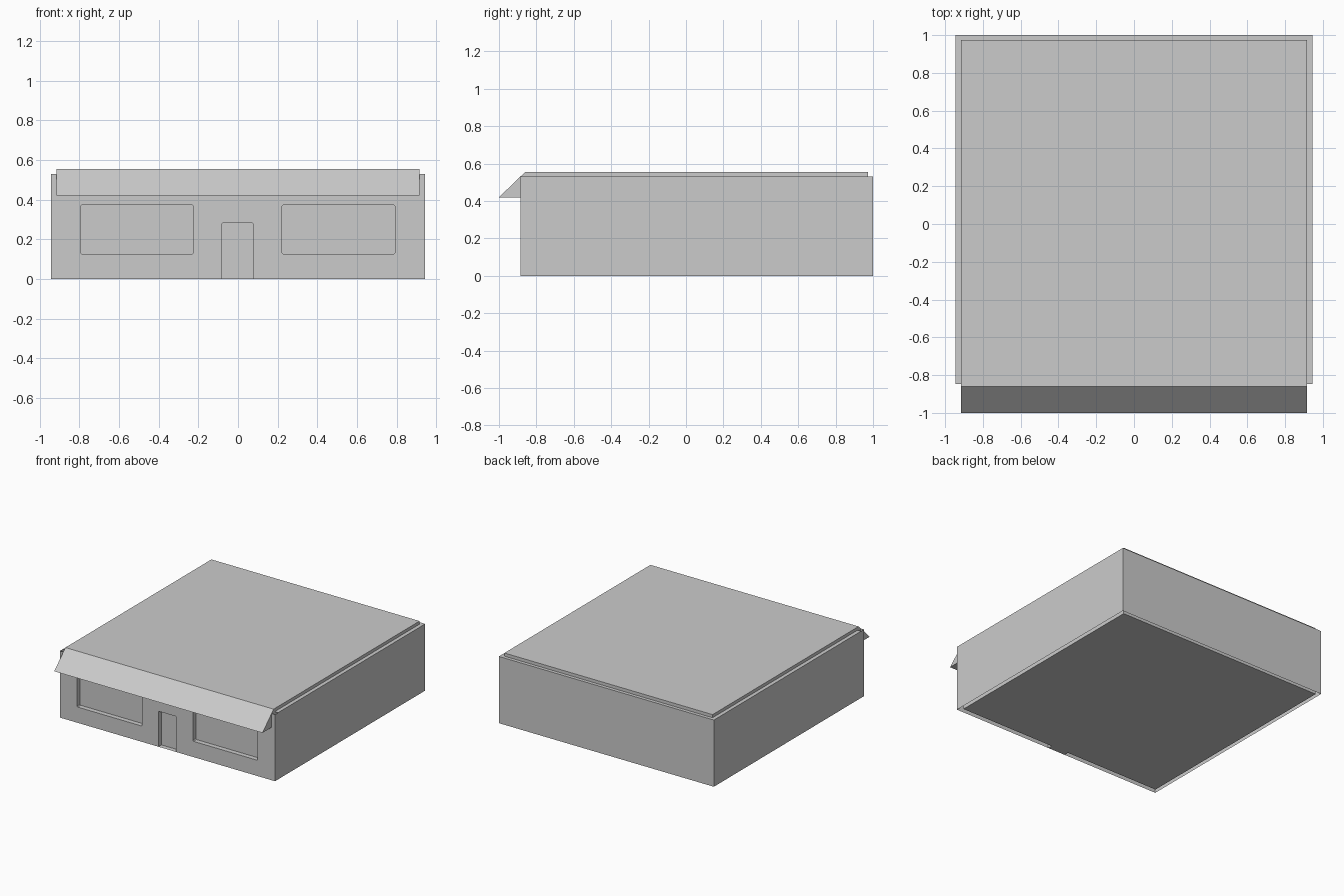
import bpy, bmesh
from mathutils import Vector

if "Cube" in bpy.data.objects:
    bpy.data.objects.remove(bpy.data.objects["Cube"])

W, IN = 0.945, 0.915            # half widths of shell and inner block
FRONT, PANE, BACK = -0.885, -0.847, 1.0
H_WALL, H_ROOF = 0.53, 0.555


def finish(name, bm):
    mesh = bpy.data.meshes.new(name)
    bm.to_mesh(mesh)
    bm.free()
    obj = bpy.data.objects.new(name, mesh)
    bpy.context.collection.objects.link(obj)
    return obj


def sheet(name, quads):
    bm = bmesh.new()
    for q in quads:
        bm.faces.new([bm.verts.new(p) for p in q])
    bmesh.ops.remove_doubles(bm, verts=bm.verts, dist=1e-5)
    return finish(name, bm)


def opening(x0, x1, z0, z1, c):
    """Counter-clockwise rectangle seen from the front, corners clipped by c."""
    return [(x0 + c, z0), (x1 - c, z0), (x1, z0 + c), (x1, z1 - c),
            (x1 - c, z1), (x0 + c, z1), (x0, z1 - c), (x0, z0 + c)]


# Inner block, roof slab and sloping awning: one side profile swept along x
profile = [(0.973, 0), (0.973, H_ROOF), (-0.86, H_ROOF), (-1.0, 0.42),
           (PANE, 0.42), (PANE, 0)]
bm = bmesh.new()
face = bm.faces.new([bm.verts.new((-IN, y, z)) for y, z in profile])
ext = bmesh.ops.extrude_face_region(bm, geom=[face])
moved = [v for v in ext["geom"] if isinstance(v, bmesh.types.BMVert)]
bmesh.ops.translate(bm, verts=moved, vec=(2 * IN, 0, 0))
bmesh.ops.recalc_face_normals(bm, faces=bm.faces)
finish("roof_block_and_awning", bm)

# Side and back wall sheets with the narrow ledge around the roof
sheet("side_and_back_walls", [
    [(W, FRONT, 0), (W, BACK, 0), (W, BACK, H_WALL), (W, FRONT, H_WALL)],
    [(W, BACK, 0), (-W, BACK, 0), (-W, BACK, H_WALL), (W, BACK, H_WALL)],
    [(-W, BACK, 0), (-W, FRONT, 0), (-W, FRONT, H_WALL), (-W, BACK, H_WALL)],
])
sheet("wall_ledge", [
    [(IN, PANE, H_WALL), (W, PANE, H_WALL), (W, BACK, H_WALL), (IN, 0.973, H_WALL)],
    [(IN, 0.973, H_WALL), (W, BACK, H_WALL), (-W, BACK, H_WALL), (-IN, 0.973, H_WALL)],
    [(-IN, 0.973, H_WALL), (-W, BACK, H_WALL), (-W, PANE, H_WALL), (-IN, PANE, H_WALL)],
])

# Front wall sheet with window holes and a doorway running to the ground
windows = [opening(-0.795, -0.225, 0.125, 0.373, 0.006),
           opening(0.222, 0.792, 0.125, 0.373, 0.006)]
door = [(-0.08, 0), (0.075, 0), (0.075, 0.278), (0.071, 0.282),
        (-0.076, 0.282), (-0.08, 0.278)]
outline = [(-W, 0), door[0], door[5], door[4], door[3], door[2], door[1],
           (W, 0), (W, H_WALL), (-W, H_WALL)]
bm = bmesh.new()
edges = []
for loop in [outline] + windows:
    vs = [bm.verts.new((x, FRONT, z)) for x, z in loop]
    edges += [bm.edges.new((vs[i - 1], vs[i])) for i in range(len(vs))]
bmesh.ops.triangle_fill(bm, use_beauty=True, edges=edges, normal=Vector((0, -1, 0)))
bm.normal_update()
bmesh.ops.reverse_faces(bm, faces=[f for f in bm.faces if f.normal.y > 0])
bmesh.ops.dissolve_limit(bm, angle_limit=0.01, verts=bm.verts, edges=bm.edges)
finish("front_wall", bm)

# Reveals running back from each opening to the inner block
for name, loop in (("left_window_reveal", windows[0]),
                   ("right_window_reveal", windows[1]), ("door_reveal", door)):
    quads = []
    for i in range(len(loop)):
        (ax, az), (bx, bz) = loop[i - 1], loop[i]
        quads.append([(ax, FRONT, az), (bx, FRONT, bz), (bx, PANE, bz), (ax, PANE, az)])
    sheet(name, quads)
